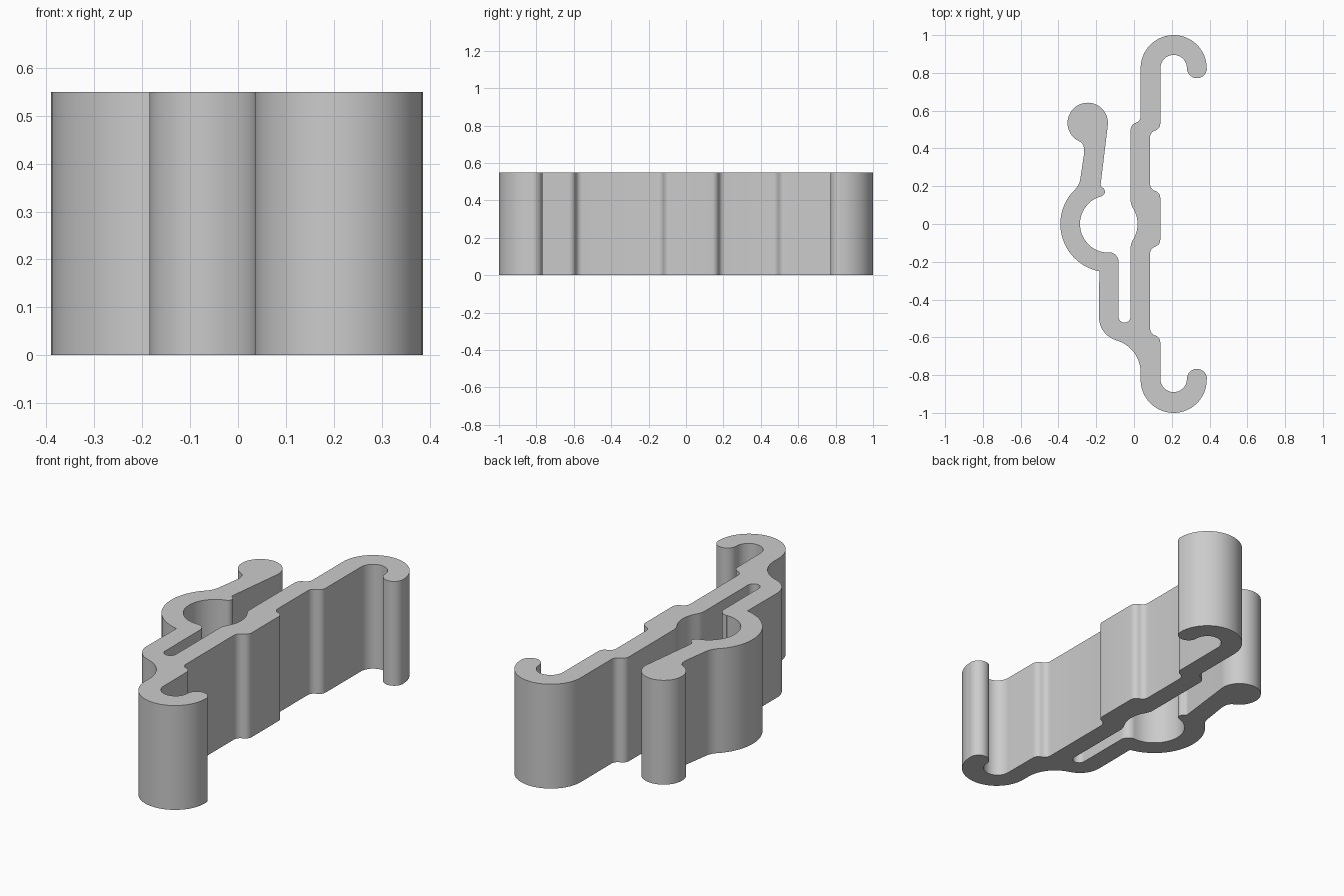
import bpy, bmesh
from math import radians, cos, sin, atan2, hypot, degrees
from mathutils import Vector

cube = bpy.data.objects.get("Cube")
if cube:
    bpy.data.objects.remove(cube)

HEIGHT = 0.55
outline = []


def point(x, y):
    p = Vector((x, y))
    if not outline or (outline[-1] - p).length > 0.0015:
        outline.append(p)


def arc(cx, cy, r, start, end):
    n = max(4, int(abs(end - start) / 6))
    for i in range(n + 1):
        a = radians(start + (end - start) * i / n)
        point(cx + r * cos(a), cy + r * sin(a))


def bend(p0, p1, p2, n=6):
    a, b, c = Vector(p0), Vector(p1), Vector(p2)
    for i in range(n + 1):
        t = i / n
        point(*(a.lerp(b, t).lerp(b.lerp(c, t), t)))


def step(x0, x1, y, up, half=0.036):
    """Sideways jog made of two equal tangent arcs, centred on height y."""
    w = abs(x1 - x0) / 2
    turn = degrees(2 * atan2(w, half))
    r = (half * half + w * w) / (2 * w)
    s = 1 if x1 > x0 else -1
    for i in range(8):
        a = radians(turn * i / 7)
        point(x0 + s * r * (1 - cos(a)), y + up * (r * sin(a) - half))
    for i in range(8):
        a = radians(turn * (1 - i / 7))
        point(x1 - s * r * (1 - cos(a)), y + up * (half - r * sin(a)))


# Rear hook, outer side
arc(0.21, 0.825, 0.175, 0, 180)
# Left face of the spine, with its half of the round opening
step(0.035, -0.018, 0.535, -1)
bend((-0.018, 0.125), (-0.018, 0.105), (-0.005, 0.083))
arc(-0.134, 0, 0.153, 31, -31)
bend((-0.005, -0.083), (-0.018, -0.105), (-0.018, -0.125))
# Narrow slot
arc(-0.05, -0.49, 0.032, 0, -180)
arc(-0.132, -0.2, 0.05, 0, 90)
# Clip ring inside, and lip
arc(-0.134, 0, 0.152, -90, -255)
arc(-0.178, 0.171, 0.024, -80, 60)
bend((-0.166, 0.192), (-0.178, 0.198), (-0.176, 0.215))
# Lever arm with a round knob
arc(-0.245, 0.535, 0.107, -7, 245)
bend((-0.29, 0.438), (-0.26, 0.424), (-0.264, 0.375))
bend((-0.284, 0.24), (-0.288, 0.21), (-0.309, 0.186))
# Clip ring outside, and elbow
arc(-0.135, 0, 0.255, 133, 259)
arc(-0.06, -0.495, 0.125, 180, 253)
arc(-0.14, -0.785, 0.175, 73, 0)
# Front hook
arc(0.21, -0.825, 0.175, 180, 360)
arc(0.333, -0.82, 0.053, 0, 180)
arc(0.21, -0.82, 0.07, 0, -180)
# Right face of the spine
step(0.139, 0.085, -0.59, 1)
step(0.085, 0.139, -0.12, 1)
step(0.139, 0.085, 0.175, 1)
step(0.085, 0.139, 0.495, 1)
# Rear hook, inner side and tip
arc(0.21, 0.825, 0.07, 180, 0)
arc(0.333, 0.825, 0.053, -180, 0)
if (outline[0] - outline[-1]).length < 0.002:
    outline.pop()

# Extrude the profile
bm = bmesh.new()
base = bm.faces.new([bm.verts.new((p.x, p.y, 0)) for p in outline])
top = bmesh.ops.extrude_face_region(bm, geom=[base], use_keep_orig=True)
bmesh.ops.translate(bm, vec=(0, 0, HEIGHT),
                    verts=[v for v in top["geom"] if isinstance(v, bmesh.types.BMVert)])
bmesh.ops.recalc_face_normals(bm, faces=bm.faces)
caps = [f for f in bm.faces if len(f.verts) > 4]
bmesh.ops.triangulate(bm, faces=caps)
mesh = bpy.data.meshes.new("clip_bracket")
bm.to_mesh(mesh)
bm.free()

# Grey finish
grey = bpy.data.materials.new("light_grey")
grey.use_nodes = True
colour = (0.6, 0.6, 0.6, 1)
grey.diffuse_color = colour
grey.node_tree.nodes["Principled BSDF"].inputs["Base Color"].default_value = colour
mesh.materials.append(grey)

clip = bpy.data.objects.new("clip_bracket", mesh)
bpy.context.collection.objects.link(clip)
bpy.ops.object.select_all(action="DESELECT")
clip.select_set(True)
bpy.context.view_layer.objects.active = clip
bpy.ops.object.shade_smooth_by_angle(angle=radians(30))
